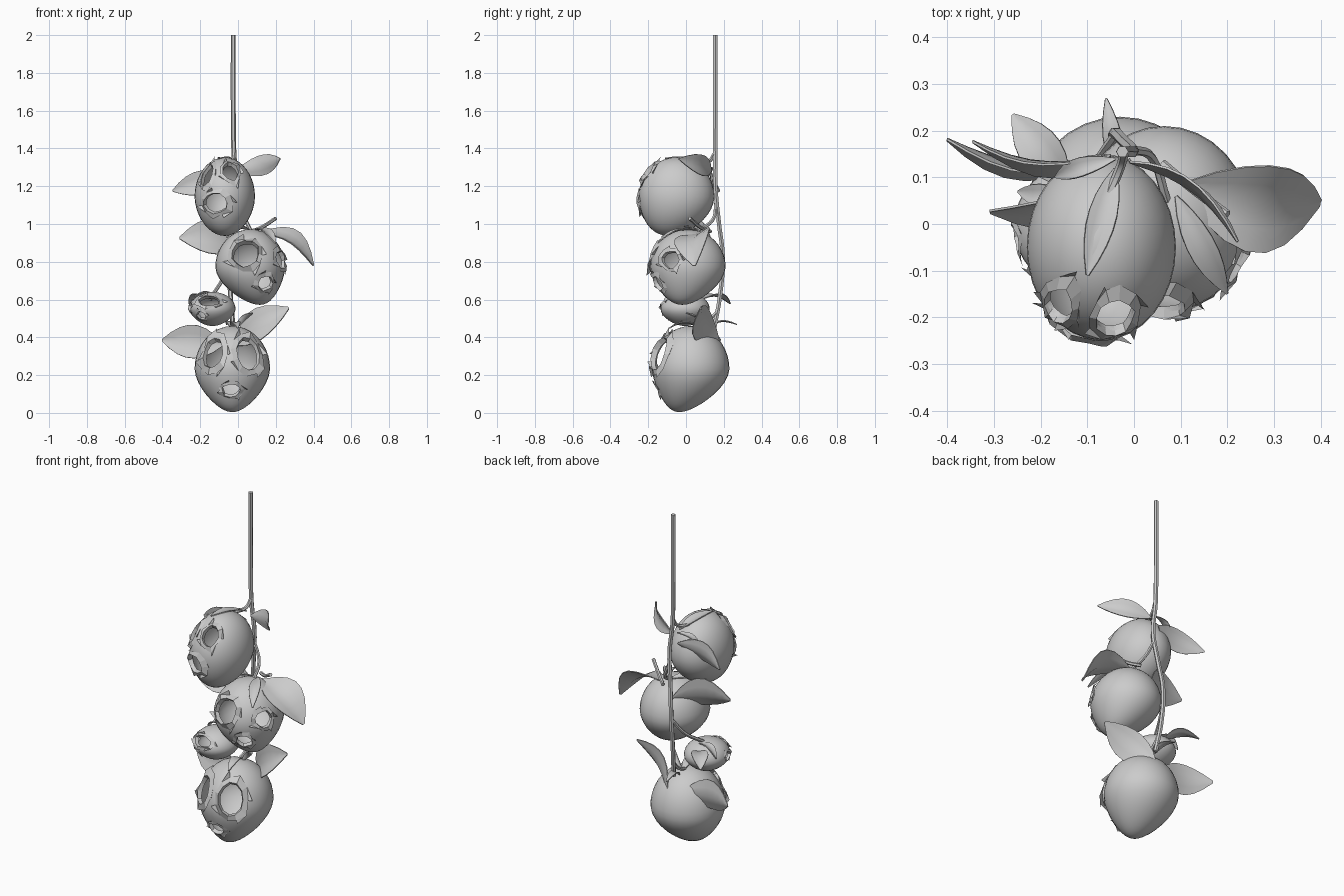
import bpy, bmesh, math, random
from mathutils import Vector
from mathutils.bvhtree import BVHTree

random.seed(4)
if "Cube" in bpy.data.objects:
    bpy.data.objects.remove(bpy.data.objects["Cube"])

grey = bpy.data.materials.new("plain_grey")
grey.use_nodes = True
grey.diffuse_color = (0.6, 0.6, 0.6, 1)
grey.node_tree.nodes["Principled BSDF"].inputs["Base Color"].default_value = (0.6, 0.6, 0.6, 1)


def add_object(name, data):
    ob = bpy.data.objects.new(name, data)
    bpy.context.collection.objects.link(ob)
    data.materials.clear()
    data.materials.append(grey)
    return ob


def from_bmesh(name, bm):
    bmesh.ops.recalc_face_normals(bm, faces=bm.faces)
    me = bpy.data.meshes.new(name)
    bm.to_mesh(me)
    bm.free()
    return add_object(name, me)


def bake(ob):
    """Replace an object by its evaluated mesh."""
    dg = bpy.context.evaluated_depsgraph_get()
    me = bpy.data.meshes.new_from_object(ob.evaluated_get(dg))
    name = ob.name
    bpy.data.objects.remove(ob)
    return add_object(name, me)


def smooth(ob, angle):
    bpy.ops.object.select_all(action='DESELECT')
    ob.select_set(True)
    bpy.context.view_layer.objects.active = ob
    bpy.ops.object.shade_smooth_by_angle(angle=math.radians(angle))


def tube(name, points, radius):
    cu = bpy.data.curves.new(name, 'CURVE')
    cu.dimensions = '3D'
    cu.bevel_depth = radius
    cu.bevel_resolution = 1
    cu.resolution_u = 5
    cu.use_fill_caps = True
    sp = cu.splines.new('BEZIER')
    sp.bezier_points.add(len(points) - 1)
    for bp, p in zip(sp.bezier_points, points):
        bp.co = p
        bp.handle_left_type = bp.handle_right_type = 'AUTO'
    smooth(bake(add_object(name, cu)), 50)


def leaf(name, base, tip, width, side, arch=0.03):
    """Folded leaf blade, widest near the middle, arched along its length."""
    base, tip, side = Vector(base), Vector(tip), Vector(side)
    along = (tip - base).normalized()
    side = (side - along * side.dot(along)).normalized()
    up = side.cross(along)
    if up.z < 0:
        up = -up
    bm = bmesh.new()
    rows = []
    for i in range(8):
        t = i / 7
        w = width / 2 * max(0.04, math.sin(math.pi * t ** 0.95)) ** 0.8
        mid = base.lerp(tip, t) + up * arch * math.sin(math.pi * t)
        rows.append([bm.verts.new(mid + side * w * s + up * w * 0.3 * abs(s)) for s in (-1, -.5, 0, .5, 1)])
    for a, b in zip(rows, rows[1:]):
        for j in range(4):
            bm.faces.new((a[j], a[j + 1], b[j + 1], b[j]))
    ob = from_bmesh(name, bm)
    ob.modifiers.new("thickness", 'SOLIDIFY').thickness = 0.005
    smooth(bake(ob), 40)


def fruit(name, centre, radii, taper, tip, holes):
    """Hollow pointed fruit; holes are (surface point, half width, half height)."""
    centre = Vector(centre)
    bm = bmesh.new()
    bmesh.ops.create_uvsphere(bm, u_segments=32, v_segments=20, radius=1)
    for v in bm.verts:
        low = max(0, -v.co.z)
        k = 1 - taper * low ** 1.5
        v.co = Vector((v.co.x * radii[0] * k + tip[0] * low ** 2,
                       v.co.y * radii[1] * k + tip[1] * low ** 2,
                       v.co.z * radii[2])) + centre
    tree = BVHTree.FromBMesh(bm)
    shell = from_bmesh(name, bm)
    cut, peel = bmesh.new(), bmesh.new()

    def surface(p):
        return tree.ray_cast(centre, (p - centre).normalized())[0] - centre

    for place, rx, rz in holes:
        d = surface(Vector(place))
        n = d.normalized()
        u = Vector((0, 0, 1)).cross(n).normalized()
        v = n.cross(u)
        count = 11
        jag = [random.uniform(0.88, 1.1) for _ in range(count)]

        def ring(k, spread=0.0):
            points = []
            for i, j in enumerate(jag):
                a = math.tau * i / count
                reach = k * j + random.uniform(-spread, spread)
                points.append(surface(centre + d + reach * (u * rx * math.cos(a) + v * rz * math.sin(a))))
            return points

        # Cutter running from the hollow core out through the skin
        rim = ring(1)
        inner = [cut.verts.new(centre + p * 0.55) for p in rim]
        outer = [cut.verts.new(centre + p * 1.4) for p in rim]
        cut.faces.new(inner)
        cut.faces.new(outer)
        for i in range(count):
            j = (i + 1) % count
            cut.faces.new((inner[i], inner[j], outer[j], outer[i]))

        # Torn skin curling away around the hole
        wide = ring(1.5, 0.18)
        size = (rx + rz) / 2
        lo = [peel.verts.new(centre + p * 0.97) for p in rim]
        mid = [peel.verts.new(centre + p + p.normalized() * size * random.uniform(.12, .28)) for p in rim]
        hi = [peel.verts.new(centre + p + p.normalized() * size * random.choice((.02, .1, .3))) for p in wide]
        for a, b in ((lo, mid), (mid, hi)):
            for i in range(count):
                j = (i + 1) % count
                peel.faces.new((a[i], a[j], b[j], b[i]))
        # Loose pointed shreds
        for i in range(0, count, 3):
            j = (i + 1) % count
            point = centre + wide[i] + (wide[i] - d) * 0.2 + wide[i].normalized() * size * 0.3
            peel.faces.new((hi[i], hi[j], peel.verts.new(point)))

    cutter = from_bmesh(name + "_cutter", cut)
    cutter.hide_render = True
    wall = shell.modifiers.new("wall", 'SOLIDIFY')
    wall.thickness, wall.offset = 0.012, -1
    hollow = shell.modifiers.new("holes", 'BOOLEAN')
    hollow.operation, hollow.solver, hollow.object = 'DIFFERENCE', 'EXACT', cutter
    smooth(bake(shell), 40)
    bpy.data.objects.remove(cutter)
    from_bmesh(name + "_torn_skin", peel)


# Fruits
fruit("top_fruit", (-0.07, -0.05, 1.145), (0.16, 0.2, 0.208), 0.08, (0.0, -0.04),
      [((-0.125, -0.25, 1.11), 0.07, 0.055),
       ((-0.16, -0.17, 1.25), 0.035, 0.065),
       ((-0.045, -0.18, 1.26), 0.042, 0.065)])
fruit("middle_fruit", (0.065, 0.01, 0.772), (0.185, 0.2, 0.2), 0.25, (0.05, -0.03),
      [((0.04, -0.17, 0.84), 0.075, 0.075),
       ((0.225, -0.08, 0.81), 0.05, 0.045),
       ((0.145, -0.15, 0.685), 0.045, 0.04)])
fruit("small_fruit", (-0.135, -0.005, 0.55), (0.122, 0.13, 0.09), 0.2, (0.0, 0.0),
      [((-0.155, -0.12, 0.595), 0.06, 0.03),
       ((-0.2, -0.11, 0.51), 0.028, 0.026),
       ((-0.25, -0.03, 0.56), 0.03, 0.025)])
fruit("bottom_fruit", (-0.03, 0.025, 0.232), (0.2, 0.205, 0.228), 0.3, (0.0, -0.06),
      [((-0.135, -0.14, 0.315), 0.062, 0.085),
       ((0.06, -0.16, 0.32), 0.065, 0.09),
       ((-0.035, -0.15, 0.12), 0.05, 0.033)])

# Hanging cord and the short stalks
tube("hanging_cord", [(-0.025, 0.155, 2), (-0.025, 0.155, 1.6), (-0.02, 0.155, 1.35), (-0.002, 0.157, 1.18),
                      (-0.02, 0.175, 1.0), (-0.04, 0.195, 0.82), (-0.04, 0.18, 0.62), (-0.025, 0.15, 0.45)], 0.013)
stalks = {
    "top_stalk": [(-0.02, 0.155, 1.38), (-0.03, 0.12, 1.33), (-0.06, 0.05, 1.32)],
    "middle_stalk": [(-0.005, 0.16, 1.12), (0.04, 0.14, 1.02), (0.07, 0.05, 0.96)],
    "small_stalk": [(-0.04, 0.19, 0.8), (-0.08, 0.13, 0.71), (-0.13, 0.02, 0.63)],
    "bottom_stalk": [(-0.03, 0.16, 0.53), (-0.03, 0.11, 0.48), (-0.03, 0.04, 0.45)],
    "middle_twig": [(0.06, 0.13, 0.96), (0.12, 0.08, 0.98), (0.2, 0.02, 1.03)],
}
for name, points in stalks.items():
    tube(name, points, 0.01)

# Broad leaves
up = (0, 0, 1)
leaf("top_leaf_left", (-0.01, 0.13, 1.28), (0.22, -0.04, 1.345), 0.11, up)
leaf("top_leaf_right", (-0.05, 0.15, 1.24), (-0.345, 0.18, 1.175), 0.13, (0, 0.2, 1))
leaf("middle_leaf_left", (0.1, 0.08, 0.95), (0.4, 0.045, 0.78), 0.2, (0.3, 1, 0.3), 0.06)
leaf("middle_leaf_right", (-0.01, 0.14, 0.9), (-0.31, 0.03, 0.925), 0.2, (0, 0.4, 1))
leaf("bottom_leaf_left", (0.0, 0.18, 0.36), (0.27, 0.08, 0.555), 0.18, (0, 0.3, 1))
leaf("bottom_leaf_right", (-0.08, 0.14, 0.36), (-0.4, 0.185, 0.385), 0.18, (0, 0.1, 1))

# Narrow sepals lying on the fruit tops
leaf("top_sepal_front", (-0.04, 0.12, 1.31), (-0.1, -0.11, 1.35), 0.06, (1, 0, 0), 0.015)
leaf("top_sepal_side", (-0.04, 0.14, 1.3), (-0.17, 0.1, 1.22), 0.04, (0, 1, 0))
leaf("middle_sepal_front", (0.09, 0.06, 0.97), (0.2, -0.15, 0.9), 0.06, (1, 0.3, 0))
leaf("middle_sepal_side", (0.06, 0.06, 0.97), (-0.06, -0.06, 0.93), 0.05, (0, 1, 0))
leaf("small_sepal_back", (-0.14, 0.08, 0.6), (-0.26, 0.235, 0.58), 0.09, (1, 1, 0))
leaf("small_sepal_side", (-0.12, 0.05, 0.63), (-0.25, 0.07, 0.58), 0.05, (0, 1, 0))
leaf("bottom_sepal_back", (-0.03, 0.1, 0.44), (-0.06, 0.27, 0.47), 0.04, (1, 0, 0))
leaf("bottom_sepal_front", (-0.03, 0.08, 0.45), (0.0, -0.09, 0.45), 0.05, (1, 0, 0))
leaf("bottom_sepal_up", (-0.02, 0.06, 0.44), (0.08, 0.0, 0.53), 0.03, (1, 0, 0))
